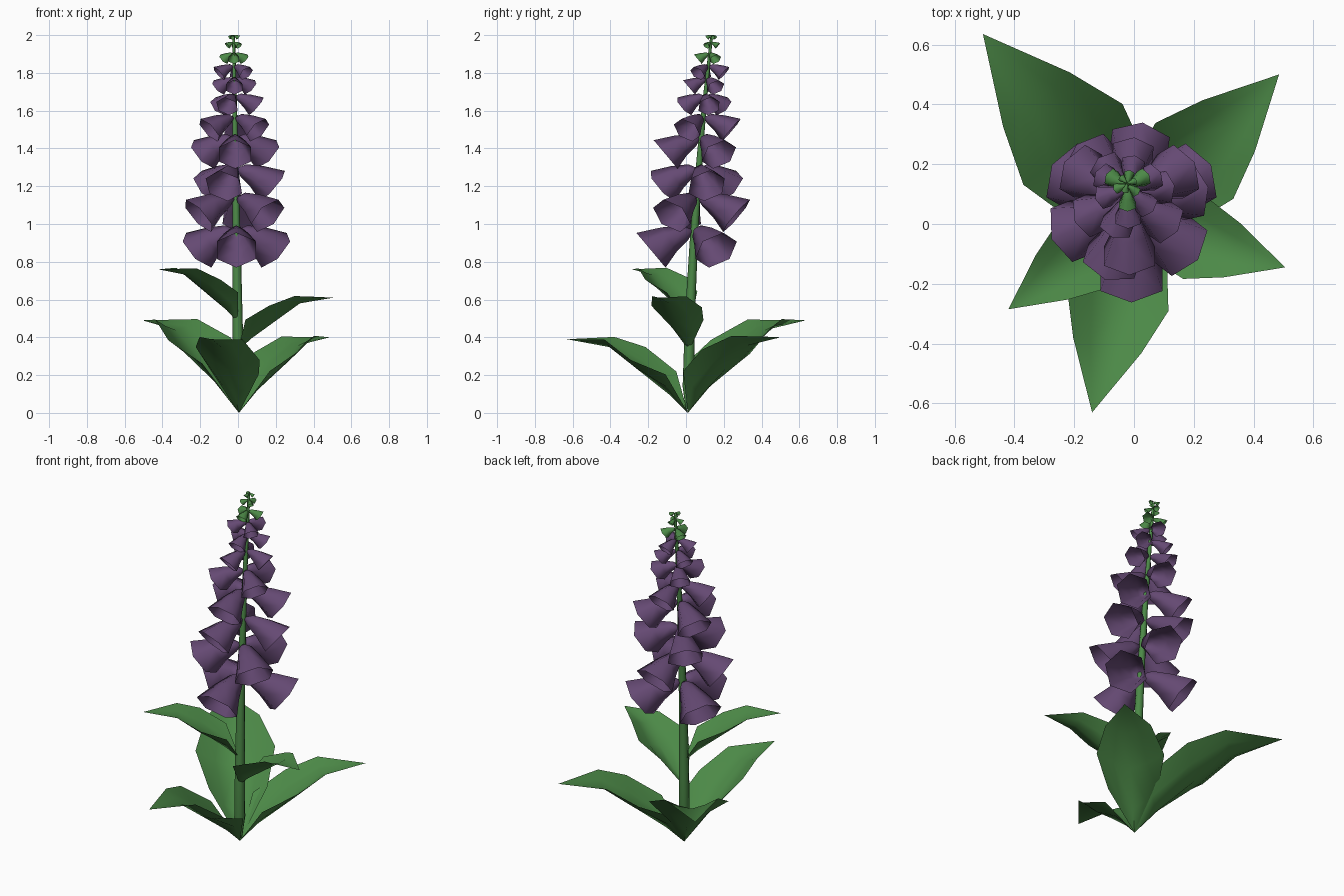
import bpy, bmesh, math
from mathutils import Vector

if "Cube" in bpy.data.objects:
    bpy.data.objects.remove(bpy.data.objects["Cube"])


def material(name, rgb):
    m = bpy.data.materials.new(name)
    m.diffuse_color = (*rgb, 1)
    m.use_nodes = True
    m.node_tree.nodes["Principled BSDF"].inputs["Base Color"].default_value = m.diffuse_color
    return m


GREEN = material("leaf green", (0.072, 0.25, 0.063))
PURPLE = material("petal purple", (0.13, 0.067, 0.172))


def make_object(name, bm, mat, angle=50):
    mesh = bpy.data.meshes.new(name)
    bm.to_mesh(mesh)
    bm.free()
    mesh.materials.append(mat)
    ob = bpy.data.objects.new(name, mesh)
    bpy.context.collection.objects.link(ob)
    bpy.ops.object.select_all(action='DESELECT')
    ob.select_set(True)
    bpy.context.view_layer.objects.active = ob
    bpy.ops.object.shade_smooth_by_angle(angle=math.radians(angle))
    return ob


def skin(bm, rings, closed=True):
    """Join successive rings of points with quads."""
    rows = [[bm.verts.new(p) for p in r] for r in rings]
    n = len(rows[0])
    for a, b in zip(rows, rows[1:]):
        for i in range(n if closed else n - 1):
            j = (i + 1) % n
            bm.faces.new((a[i], a[j], b[j], b[i]))
    return rows


def stem_axis(z):
    """Centre of the gently leaning stem at a height."""
    t = z / 2
    return Vector((0.005 - 0.028 * t, 0.01 + 0.022 * t + 0.104 * t * t, z))


# Stem: tapered eight-sided tube following the lean, narrow at the foot
bm = bmesh.new()
rings = []
for z in (0.02, 0.14, 0.4, 0.65, 0.9, 1.15, 1.4, 1.65, 1.99):
    r = 0.031 - 0.024 * (z / 2) ** 1.2 if z > 0.1 else 0.012
    c = stem_axis(z)
    rings.append([c + Vector((r * math.cos(a), r * math.sin(a), 0))
                  for a in (math.tau * i / 8 for i in range(8))])
rows = skin(bm, rings)
bm.faces.new(rows[0][::-1])
bm.faces.new(rows[-1])
make_object("stem", bm, GREEN)

# Leaves: channelled blades that rise and level out toward a pointed tip
# stations: distance, midrib height, half width (fractions of length),
# steepness of the fold, roll weight
STATIONS = [(0.0, 0.0, 0.0, 0, 0), (0.14, 0.14, 0.195, 0.95, 0.3),
            (0.41, 0.355, 0.265, 0.5, 1), (0.65, 0.545, 0.178, 0.4, 0.3),
            (1.0, 0.61, 0.0, 0, 0)]


def leaf(name, tip, base_z, roll):
    base = stem_axis(base_z)
    d = Vector((tip[0], tip[1], 0)) - Vector((base.x, base.y, 0))
    length = d.length
    d.normalize()
    side = Vector((d.y, -d.x, 0))
    lift = (tip[2] - base_z) / 0.61
    bm = bmesh.new()
    rings = []
    for u, h, w, fold, k in STATIONS:
        c = base + d * (u * length) + Vector((0, 0, h * lift))
        ring = []
        for s in (-1, -0.5, 0, 0.5, 1):
            x = s * w * length
            rise = fold * w * length * abs(s) ** 1.4 + roll * k * x
            ring.append(c + side * x + Vector((0, 0, rise)))
        rings.append(ring)
    skin(bm, rings, closed=False)
    bmesh.ops.remove_doubles(bm, verts=bm.verts, dist=0.0005)
    bmesh.ops.reverse_faces(bm, faces=[f for f in bm.faces if f.normal.z < 0])
    make_object(name, bm, GREEN)


# lift is measured against the leaf length through the tip height
leaf("leaf_front", (-0.14, -0.63, 0.39), 0.0, 0.2)
leaf("leaf_back_right", (0.485, 0.5, 0.40), 0.0, 0.06)
leaf("leaf_back_left", (-0.505, 0.635, 0.49), 0.0, 0.03)
leaf("leaf_right", (0.505, -0.145, 0.61), 0.33, 0.03)
leaf("leaf_left", (-0.42, -0.285, 0.76), 0.48, 0.05)

# Bells: six-sided open cones that droop outward from the stem
# rings: distance from stem, drop, radius, tilt in degrees (at full size)
BELL = [(0.015, 0.0, 0.012, 20), (0.05, 0.008, 0.042, 25),
        (0.135, 0.045, 0.076, 33), (0.230, 0.102, 0.120, 40)]


def add_bell(bm, z, size, angle):
    out = Vector((math.cos(angle), math.sin(angle), 0))
    across = Vector((-out.y, out.x, 0))
    c0 = stem_axis(z)
    rings = []
    for dist, drop, r, tilt in BELL:
        t = math.radians(tilt)
        up = out * math.sin(t) + Vector((0, 0, math.cos(t)))
        c = c0 + out * (dist * size) - Vector((0, 0, drop * size))
        rings.append([c + (up * math.cos(a) + across * math.sin(a)) * (r * size)
                      for a in (math.tau * i / 6 for i in range(6))])
    rows = skin(bm, rings)
    bm.faces.new(rows[0][::-1])


# Whorls of three bells: height, size, turn in degrees
FLOWERS = [(0.963, 1.0, 30), (1.138, 0.93, 82), (1.29, 0.87, 12), (1.452, 0.82, 30),
           (1.563, 0.65, 85), (1.675, 0.51, 10), (1.765, 0.41, 30), (1.835, 0.37, 78)]
BUDS = [(1.9, 0.27, 30), (1.96, 0.16, 80), (1.998, 0.11, 15)]

for name, tiers, mat in (("flower_whorl", FLOWERS, PURPLE), ("bud_whorl", BUDS, GREEN)):
    for n, (z, size, turn) in enumerate(tiers, 1):
        bm = bmesh.new()
        for k in range(3):
            add_bell(bm, z, size, math.radians(turn + 120 * k))
        bmesh.ops.recalc_face_normals(bm, faces=bm.faces)
        make_object(f"{name}_{n}", bm, mat, 65)
